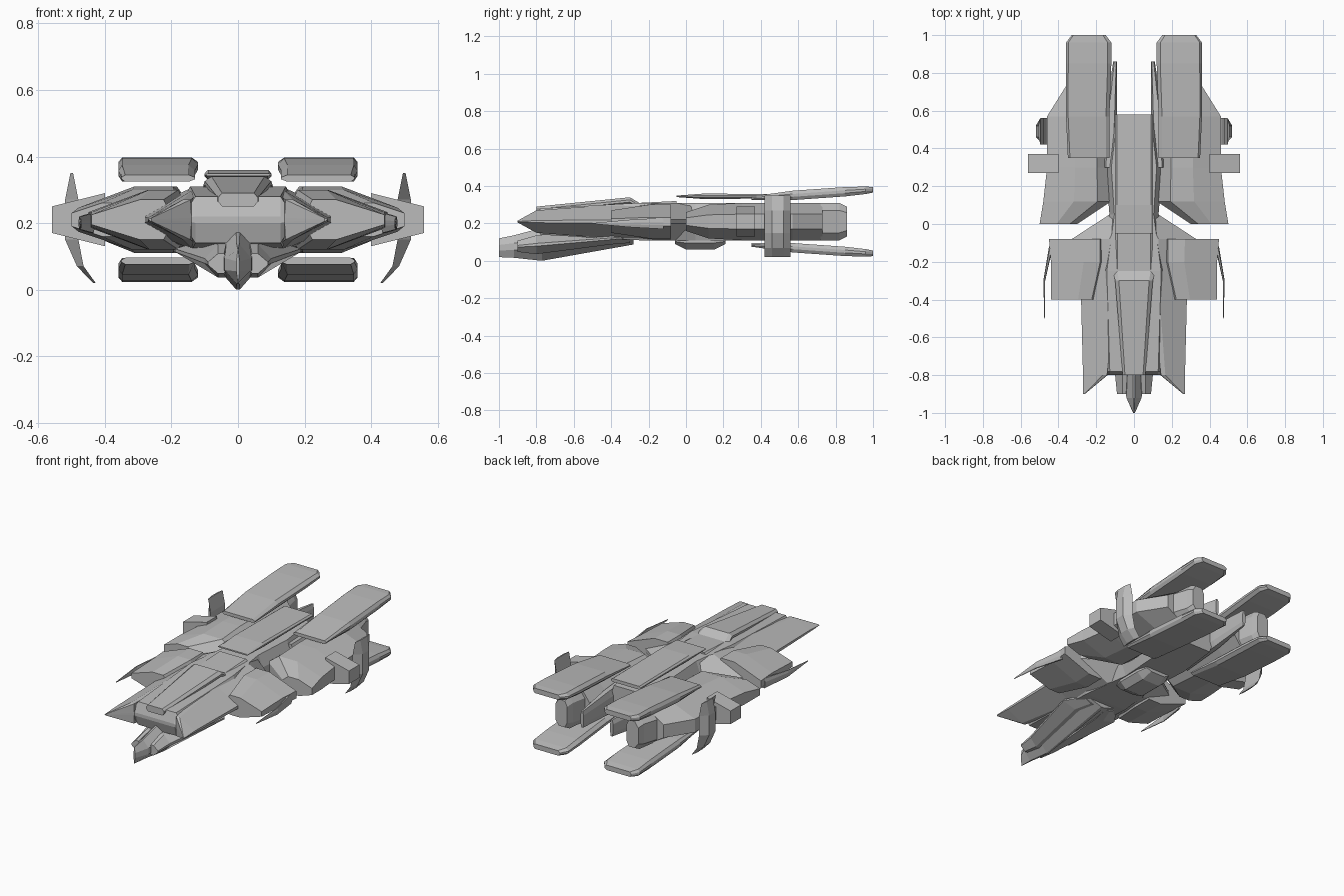
import bpy, bmesh

cube = bpy.data.objects.get("Cube")
if cube:
    bpy.data.objects.remove(cube, do_unlink=True)

grey = bpy.data.materials.new("hull_grey")
grey.use_nodes = True
shade = .5
colour = (shade, shade, shade, 1)
grey.diffuse_color = colour
grey.node_tree.nodes["Principled BSDF"].inputs["Base Color"].default_value = colour


def waist(y):
    """Height of the ship's centre plane."""
    return .21


def loft(name, rings, mirror):
    """Skin a row of equal point rings, cap both ends."""
    bm = bmesh.new()
    rows = [[bm.verts.new(point) for point in ring] for ring in rings]
    for row, following in zip(rows, rows[1:]):
        for i in range(len(row)):
            bm.faces.new((row[i - 1], row[i], following[i], following[i - 1]))
    bm.faces.new(rows[0])
    bm.faces.new(rows[-1])
    bmesh.ops.remove_doubles(bm, verts=bm.verts, dist=.0005)
    bmesh.ops.recalc_face_normals(bm, faces=bm.faces)
    mesh = bpy.data.meshes.new(name)
    bm.to_mesh(mesh)
    bm.free()
    mesh.materials.append(grey)
    part = bpy.data.objects.new(name, mesh)
    bpy.context.collection.objects.link(part)
    if mirror:
        part.modifiers.new("mirror", "MIRROR").use_mirror_merge = False


def section(y, left, right, half, height, inner, outer, edge):
    """Eight-sided section: chamfers are fractions of width, edges of height."""
    width, middle = right - left, height(y)
    side = half * edge
    outline = ((left, -side), (left + width * inner, -half),
               (right - width * outer, -half), (right, -side),
               (right, side), (right - width * outer, half),
               (left + width * inner, half), (left, side))
    return [(x, y, middle + z) for x, z in outline]


def pair(name, stations, height=waist, inner=.2, outer=.3, edge=.3):
    """Mirrored part; stations hold y, inner x, outer x, half height."""
    loft(name, [section(*s, height, inner, outer, edge) for s in stations], True)


def core(name, stations, height=waist, chamfer=.2, edge=.3):
    """Centre-line part; stations hold y, half width, half height."""
    loft(name, [section(y, -w, w, half, height, chamfer, chamfer, edge)
                for y, w, half in stations], False)


# Central fuselage, from the blunt nose to the stern
core("fuselage", [(-.8, .16, .01), (-.78, .16, .07), (-.25, .18, .1),
                  (.05, .13, .1), (.3, .15, .1), (.57, .11, .1)], chamfer=.1)

# Raised canopy ridge, deck and long spine plate behind it
core("canopy", [(-.8, .06, .02), (-.3, .1, .02), (-.25, .11, .02)],
     height=lambda y: min(.35 + y / 10, .04 - y), chamfer=.1)
core("spine_deck", [(-.25, .11, .02), (-.05, .11, .03)],
     height=lambda y: .29, chamfer=.1)
core("spine_plate", [(-.05, .1, .004), (.1, .1, .015), (.58, .1, .01)],
     height=lambda y: .345, chamfer=.05)

# Forward wing roots, flush with the nose, ending in pointed prongs
pair("nose_prong", [(-.9, .26, .27, .005), (-.8, .14, .27, .06), (-.4, .1, .28, .09),
                    (-.08, .08, .33, .1), (.05, .05, .13, .1)],
     inner=.02, outer=.8, edge=.1)

# Forward side pods with thin level fins
pair("front_pod", [(-.4, .2, .44, .06), (-.2, .15, .44, .09), (-.08, .15, .45, .09)],
     inner=.1, outer=.6, edge=.25)
pair("front_fin", [(-.5, .47, .475, .002), (-.3, .47, .48, .02), (-.12, .43, .45, .03)],
     height=lambda y: .2)

# Rear engine pods with tail pylons and inner prongs
pair("engine_pod", [(0, .3, .5, .05), (.12, .12, .48, .09), (.3, .13, .46, .1),
                    (.57, .13, .46, .1), (.73, .14, .36, .1)], outer=.45, edge=.4)
pair("tail_pylon", [(.72, .17, .32, .1), (.82, .19, .29, .1), (.86, .2, .28, .08)],
     edge=.6)
pair("inner_prong", [(.3, .1, .17, .08), (.6, .09, .15, .07), (.86, .09, .11, .05)],
     edge=.5)

# Paired long plates above and below the engines
plate = [(.35, .13, .35, .01), (.57, .13, .36, .025), (.85, .12, .36, .025),
         (.96, .12, .36, .02), (1, .15, .33, .015)]
pair("upper_plate", plate, height=lambda y: .31 + .07 * y, inner=.08, outer=.05)
pair("lower_plate", plate, height=lambda y: .11 - .07 * y, inner=.08, outer=.05)

# Side thruster blocks
loft("side_block", [
    [(x, .27, waist(x) - half), (x, .37, waist(x) - half),
     (x, .37, waist(x) + half), (x, .27, waist(x) + half)]
    for x, half in ((.4, .08), (.56, .04))], True)


def blade_ring(z, thick):
    """Blade section, hooking inward towards the bottom."""
    x = .5 - 4 * max(0, .15 - z) ** 2
    return [(x - thick, .42, z), (x + thick, .46, z),
            (x + thick, .52, z), (x - thick, .56, z)]


# Curved vertical blades behind the thruster blocks
loft("side_blade", [blade_ring(z, thick) for z, thick in (
    (.02, .004), (.07, .01), (.15, .02), (.27, .02), (.35, .004))], True)


def keel(y):
    """Centre height of the keel gun, rising towards the stern."""
    return .15 + .08 * y


# Keel gun with cheek fairings under the nose
core("keel_gun", [(-1, .005, .05), (-.92, .04, .06), (-.77, .06, .088), (-.28, .1, .04)],
     height=keel, chamfer=.45)
pair("gun_cheek", [(-.9, .03, .09, .03), (-.8, .02, .1, .05), (-.4, .02, .19, .03),
                   (-.3, .02, .12, .03)], height=keel, outer=.5, edge=.15)

# Belly block below the waist
core("belly_block", [(-.06, .08, .02), (0, .1, .05), (.15, .1, .05), (.21, .08, .02)],
     height=lambda y: .11)
